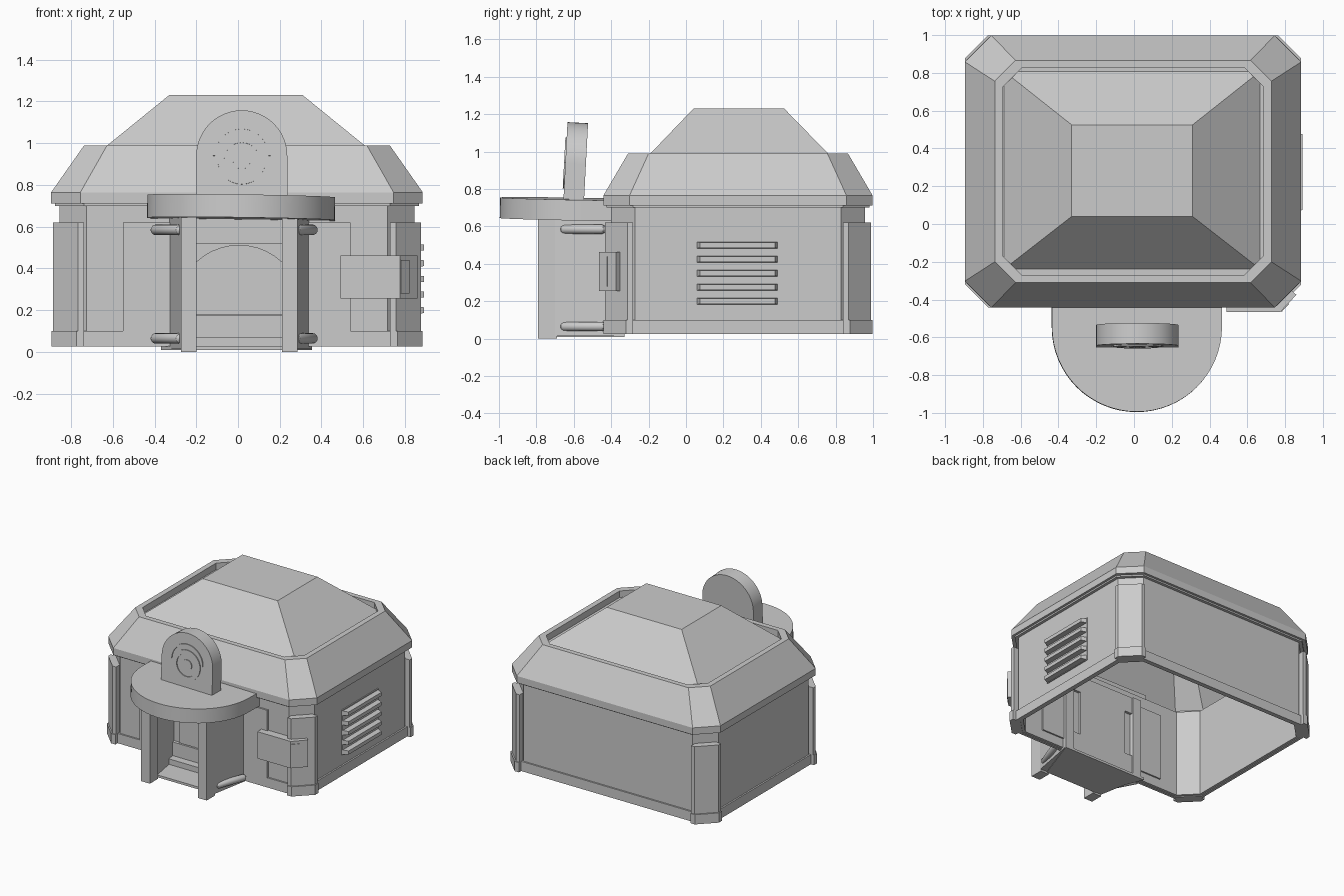
import bpy, bmesh
from math import sin, cos, pi, radians
from mathutils import Vector

cube = bpy.data.objects.get("Cube")
if cube:
    bpy.data.objects.remove(cube, do_unlink=True)

GREY = (0.6, 0.6, 0.6, 1.0)
mat = bpy.data.materials.new("plain_grey")
mat.use_nodes = True
mat.diffuse_color = GREY
mat.node_tree.nodes["Principled BSDF"].inputs["Base Color"].default_value = GREY

CX, CY = -0.005, 0.278   # centre of the building


def skin(name, rings, closed=False, caps=(True, True), loc=(0, 0, 0), rot=(0, 0, 0), smooth=False):
    """Join equal-length rings of points into one surface."""
    bm = bmesh.new()
    loops = [[bm.verts.new(p) for p in r] for r in rings]
    pairs = list(zip(loops, loops[1:]))
    if closed:
        pairs.append((loops[-1], loops[0]))
    for a, b in pairs:
        for i in range(len(a)):
            j = (i + 1) % len(a)
            bm.faces.new((a[i], a[j], b[j], b[i]))
    if not closed:
        if caps[0]:
            bm.faces.new(loops[0][::-1])
        if caps[1]:
            bm.faces.new(loops[-1])
    bmesh.ops.recalc_face_normals(bm, faces=bm.faces)
    me = bpy.data.meshes.new(name)
    bm.to_mesh(me)
    bm.free()
    me.materials.append(mat)
    if smooth:
        me.polygons.foreach_set("use_smooth", [True] * len(me.polygons))
        me.set_sharp_from_angle(angle=radians(30))
    ob = bpy.data.objects.new(name, me)
    ob.location, ob.rotation_euler = loc, rot
    bpy.context.collection.objects.link(ob)
    return ob


def prism(name, plan, z0, z1, **kw):
    return skin(name, [[(x, y, z) for x, y in plan] for z in (z0, z1)], **kw)


def slab(name, profile, y0, y1, **kw):
    return skin(name, [[(x, y, z) for x, z in profile] for y in (y0, y1)], **kw)


def box(name, x0, x1, y0, y1, z0, z1, **kw):
    return prism(name, [(x0, y0), (x1, y0), (x1, y1), (x0, y1)], z0, z1, **kw)


def octagon(hx, hy, c, z):
    """Rectangle with cut corners around the building centre."""
    q = [(hx, c - hy), (hx, hy - c), (hx - c, hy), (c - hx, hy),
         (-hx, hy - c), (-hx, c - hy), (c - hx, -hy), (hx - c, -hy)]
    return [(CX + x, CY + y, z) for x, y in q]


def rect(x0, x1, y0, y1, z):
    return [(x0, y0, z), (x1, y0, z), (x1, y1, z), (x0, y1, z)]


def circle(r, n=32, cx=0, cz=0, a0=0, a1=2 * pi, full=True):
    steps = n if full else n - 1
    return [(cx + r * cos(a0 + (a1 - a0) * i / steps),
             cz + r * sin(a0 + (a1 - a0) * i / steps)) for i in range(n)]


# Hollow wall shell and skirt
skin("walls", [octagon(0.85, 0.68, 0.13, 0.03), octagon(0.85, 0.68, 0.13, 0.71),
               octagon(0.82, 0.65, 0.12, 0.71), octagon(0.82, 0.65, 0.12, 0.03)], closed=True)
skin("skirt", [octagon(0.862, 0.692, 0.13, 0.025), octagon(0.862, 0.692, 0.13, 0.1),
               octagon(0.84, 0.67, 0.13, 0.1), octagon(0.84, 0.67, 0.13, 0.025)], closed=True)

# Roof rim with a sunken trench, and the raised crown
skin("roof", [octagon(0.82, 0.65, 0.12, 0.7), octagon(0.872, 0.702, 0.14, 0.7),
              octagon(0.872, 0.702, 0.14, 0.712), octagon(0.89, 0.72, 0.14, 0.712),
              octagon(0.89, 0.72, 0.14, 0.765), octagon(0.732, 0.588, 0.11, 0.99),
              octagon(0.69, 0.548, 0.1, 0.99), octagon(0.69, 0.548, 0.1, 0.94)],
     caps=(False, True))
skin("roof_crown", [rect(-0.69, 0.67, -0.24, 0.81, 0.938), rect(-0.33, 0.31, 0.04, 0.525, 1.23)])

# Corner pillars with wider feet
for sx, side in ((1, "left"), (-1, "right")):
    for sy, end in ((1, "back"), (-1, "front")):
        for part, z0, z1, g in (("pillar", 0.03, 0.62, 0), ("pillar_foot", 0.025, 0.1, 0.007)):
            hx, hy = 0.882 + g, 0.712 + g
            w = 0.15 + g
            plan = [(hx, hy - w), (hx, hy - 0.12), (hx - 0.12, hy), (hx - w, hy),
                    (hx - w, hy - 0.065), (hx - 0.065, hy - w)]
            prism(f"{end}_{side}_{part}", [(CX + sx * x, CY + sy * y) for x, y in plan], z0, z1)

# Front wall panel around the doorway
box("front_panel", -0.55, 0.54, -0.415, -0.36, 0.1, 0.62)

# Side vents
box("vent_plate", 0.84, 0.852, 0.055, 0.495, 0.18, 0.525)
for i in range(5):
    z = 0.2 + 0.075 * i
    skin("vent_slat", [[(0.84, y0, z + s * 0.018), (0.84, y1, z + s * 0.018),
                        (0.892, y1 - 0.02, z + s * 0.014), (0.892, y0 + 0.02, z + s * 0.014)]
                       for s in (-1, 1) for y0, y1 in ((0.055, 0.495),)])

# Panel box wrapped around the front corner
prism("corner_box", [(0.49, -0.4), (0.49, -0.465), (0.775, -0.465), (0.86, -0.375), (0.81, -0.33)],
      0.255, 0.462)
prism("corner_box_plate", [(0.782, -0.465), (0.822, -0.423), (0.815, -0.417), (0.775, -0.459)],
      0.28, 0.44)

# Porch posts, flared side walls and rails
for s, side in ((1, "left"), (-1, "right")):
    m = lambda pts: [(0.006 + s * x, y) for x, y in pts]
    prism(f"{side}_post", m([(0.205, -0.79), (0.28, -0.79), (0.28, -0.69), (0.205, -0.69)]), 0, 0.65)
    prism(f"{side}_porch_wall", m([(0.21, -0.7), (0.28, -0.7), (0.348, -0.33), (0.275, -0.33)]),
          0.015, 0.65)
    for z in (0.065, 0.585):
        a, b = Vector((s * 0.275, -0.67, z)), Vector((s * 0.385 - 0.02, -0.43, z))
        d = (b - a).normalized()
        u, v = Vector((-d.y, d.x, 0)), Vector((0, 0, 1))
        stops = [(0, 0.008), (0.008, 0.02), (0.02, 0.025)]
        stops += [((b - a).length - t, r) for t, r in reversed(stops)]
        skin(f"{side}_rail", [[a + d * t + u * p + v * q for p, q in circle(r, 16)] for t, r in stops],
             smooth=True)

# Door, lintel, sill and floor
box("door", -0.2, 0.21, -0.425, -0.34, 0.08, 0.52)
arch = [(-0.2, 0.18), (0.21, 0.18)] + circle(0.3, 11, 0.005, 0.213, radians(47), radians(133), False)
slab("door_arch", arch, -0.434, -0.42)
box("door_lintel", -0.28, 0.29, -0.45, -0.34, 0.52, 0.65)
box("door_sill", -0.28, 0.29, -0.44, -0.34, 0.02, 0.175)
box("door_step", -0.28, 0.29, -0.5, -0.42, 0.02, 0.07)
prism("porch_floor", [(-0.22, -0.69), (0.23, -0.69), (0.355, -0.33), (-0.37, -0.33)], 0.01, 0.028)

# Rounded canopy, tilted a little
canopy = [(0.45, 0.16)] + circle(0.45, 33, 0, 0, 0, -pi, False) + [(-0.45, 0.16)]
prism("canopy", canopy, -0.055, 0.055, loc=(0.015, -0.545, 0.692),
      rot=(radians(-1), radians(0.8), 0), smooth=True)

# Arched sign with a round emblem of plain rings
LOC, ROT = (0.018, -0.59, 0.937), (radians(-3), 0, 0)
sign = [(0.218, -0.2)] + circle(0.218, 25, 0, 0, 0, pi, False) + [(-0.218, -0.2)]
slab("sign", sign, -0.055, 0.055, loc=LOC, rot=ROT, smooth=True)


def ring(name, r0, r1, cz, a1=2 * pi, full=True):
    """Thin ring plate on the sign face."""
    a = circle(r1, 28, 0, cz, 0, a1, full)
    b = circle(r0, 28, 0, cz, 0, a1, full)
    if full:
        skin(name, [[(x, y, z) for x, z in c] for c, y in
                    ((a, -0.05), (a, -0.062), (b, -0.062), (b, -0.05))],
             closed=True, loc=LOC, rot=ROT)
    else:
        slab(name, a + b[::-1], -0.062, -0.05, loc=LOC, rot=ROT)


ring("sign_outer_arc", 0.128, 0.137, 0, pi, False)
ring("sign_ring", 0.085, 0.115, -0.022)
slab("sign_hub", circle(0.042, 24, 0, -0.022), -0.062, -0.05, loc=LOC, rot=ROT)
